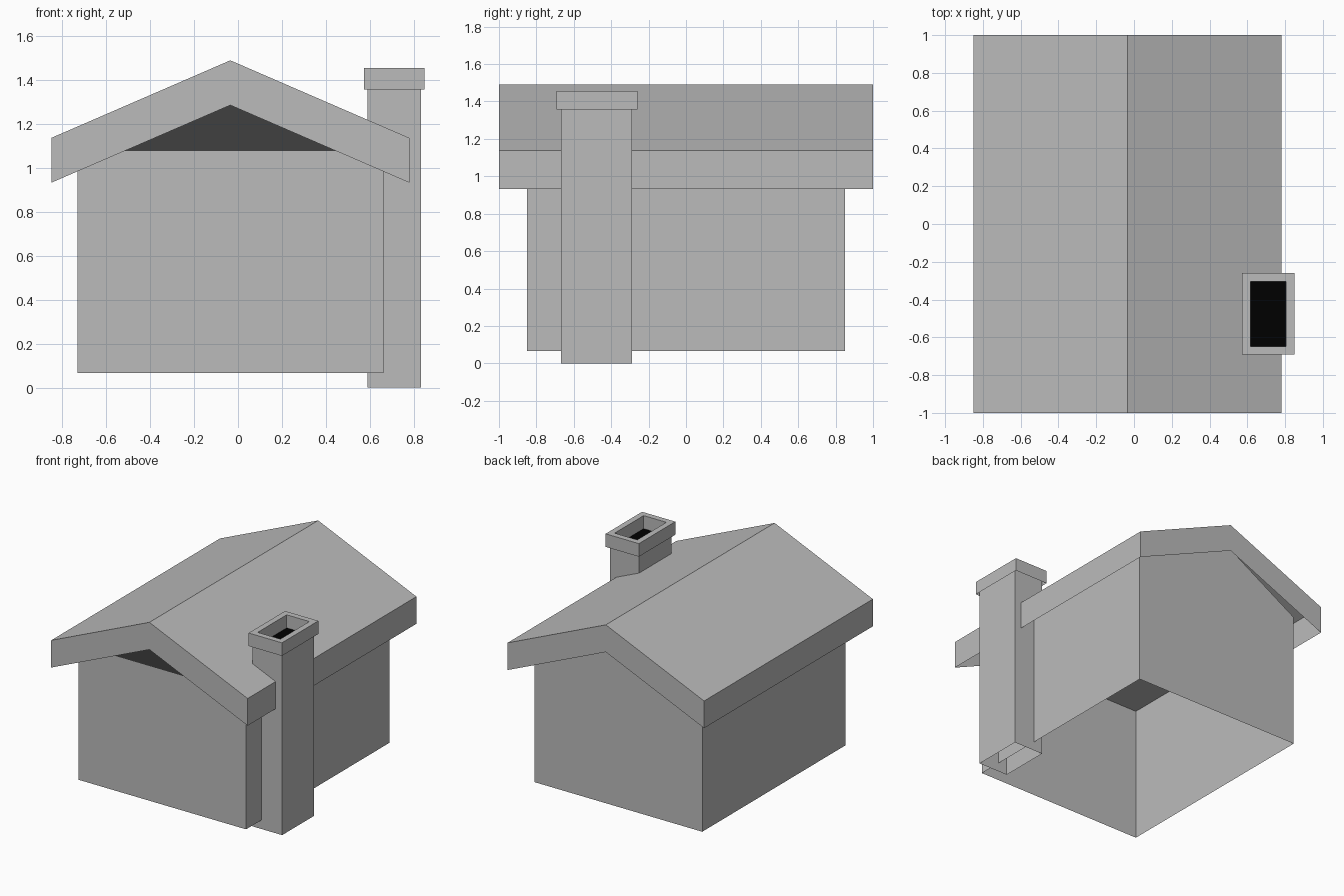
import bpy
import bmesh

cube = bpy.data.objects.get("Cube")
if cube:
    bpy.data.objects.remove(cube, do_unlink=True)


def make_material(name, value):
    mat = bpy.data.materials.new(name)
    mat.use_nodes = True
    color = (value, value, value, 1)
    mat.diffuse_color = color
    mat.node_tree.nodes["Principled BSDF"].inputs["Base Color"].default_value = color
    return mat


GREY = make_material("plain grey", 0.5)
DARK = make_material("dark grey", 0.05)
BLACK = make_material("soot black", 0.0)

# Main measurements
RIDGE_X, RIDGE_Z = -0.035, 1.49
ROOF_HALF, ROOF_DROP, ROOF_THICK = 0.815, 0.353, 0.204
WALL_LEFT, WALL_RIGHT, WALL_Y = -0.73, 0.662, 0.85
WALL_BASE, WALL_TOP = 0.067, 1.077
CAP_Z, CAP_TOP = 1.357, 1.455


def finish(name, bm, mat):
    mesh = bpy.data.meshes.new(name)
    bm.to_mesh(mesh)
    bm.free()
    mesh.materials.append(mat)
    obj = bpy.data.objects.new(name, mesh)
    bpy.context.collection.objects.link(obj)


def open_faces(bm, is_open):
    """Turn all faces outward, then remove those whose normal fits the rule."""
    bmesh.ops.recalc_face_normals(bm, faces=bm.faces)
    bm.normal_update()
    removed = [f for f in bm.faces if is_open(f.normal)]
    bmesh.ops.delete(bm, geom=removed, context="FACES")


def facing_down(normal):
    return normal.z < -0.1


def facing_up_or_down(normal):
    return abs(normal.z) > 0.9


def extrude_profile(name, profile, y0, y1, is_open):
    """Extrude an x-z outline along y into a grey shell."""
    bm = bmesh.new()
    face = bm.faces.new([bm.verts.new((x, y0, z)) for x, z in profile])
    result = bmesh.ops.extrude_face_region(bm, geom=[face], use_keep_orig=True)
    moved = [v for v in result["geom"] if isinstance(v, bmesh.types.BMVert)]
    bmesh.ops.translate(bm, verts=moved, vec=(0, y1 - y0, 0))
    open_faces(bm, is_open)
    finish(name, bm, GREY)


def rectangle(x0, x1, y0, y1):
    return [(x0, y0), (x1, y0), (x1, y1), (x0, y1)]


def flat_plate(name, points, mat):
    bm = bmesh.new()
    bm.faces.new([bm.verts.new(p) for p in points])
    finish(name, bm, mat)


# House body with a flat ceiling, open underneath
extrude_profile("house_walls", rectangle(WALL_LEFT, WALL_RIGHT, WALL_BASE, WALL_TOP),
                -WALL_Y, WALL_Y, facing_down)

# Gable triangles above the walls, dark at the front
for name, y, mat in (("front_gable", -WALL_Y, DARK), ("back_gable", WALL_Y, GREY)):
    flat_plate(name, [(WALL_LEFT, y, WALL_TOP), (WALL_RIGHT, y, WALL_TOP),
                      (RIDGE_X, y, RIDGE_Z - 0.01)], mat)

# Pitched roof shell with deep edges and no soffit
upper = [(RIDGE_X - ROOF_HALF, RIDGE_Z - ROOF_DROP), (RIDGE_X, RIDGE_Z),
         (RIDGE_X + ROOF_HALF, RIDGE_Z - ROOF_DROP)]
lower = [(x, z - ROOF_THICK) for x, z in reversed(upper)]
extrude_profile("roof", upper + lower, -1, 1, facing_down)

# Chimney shaft, an open tube that runs up inside the cap
extrude_profile("chimney_shaft", rectangle(0.59, 0.834, 0, CAP_Z + 0.04),
                -0.668, -0.288, facing_up_or_down)

# Chimney cap: a square ring around the flue, open underneath
outer = rectangle(0.573, 0.849, -0.692, -0.26)
inner = rectangle(0.617, 0.805, -0.648, -0.304)
bm = bmesh.new()
loops = [[bm.verts.new((x, y, z)) for x, y in corners]
         for corners, z in ((outer, CAP_Z), (outer, CAP_TOP), (inner, CAP_TOP), (inner, CAP_Z))]
for i, loop in enumerate(loops):
    above = loops[(i + 1) % 4]
    for j in range(4):
        k = (j + 1) % 4
        bm.faces.new((loop[j], loop[k], above[k], above[j]))
open_faces(bm, facing_down)
finish("chimney_cap", bm, GREY)

# Sooty floor of the flue
flat_plate("flue_floor", [(x, y, CAP_Z) for x, y in inner], BLACK)
